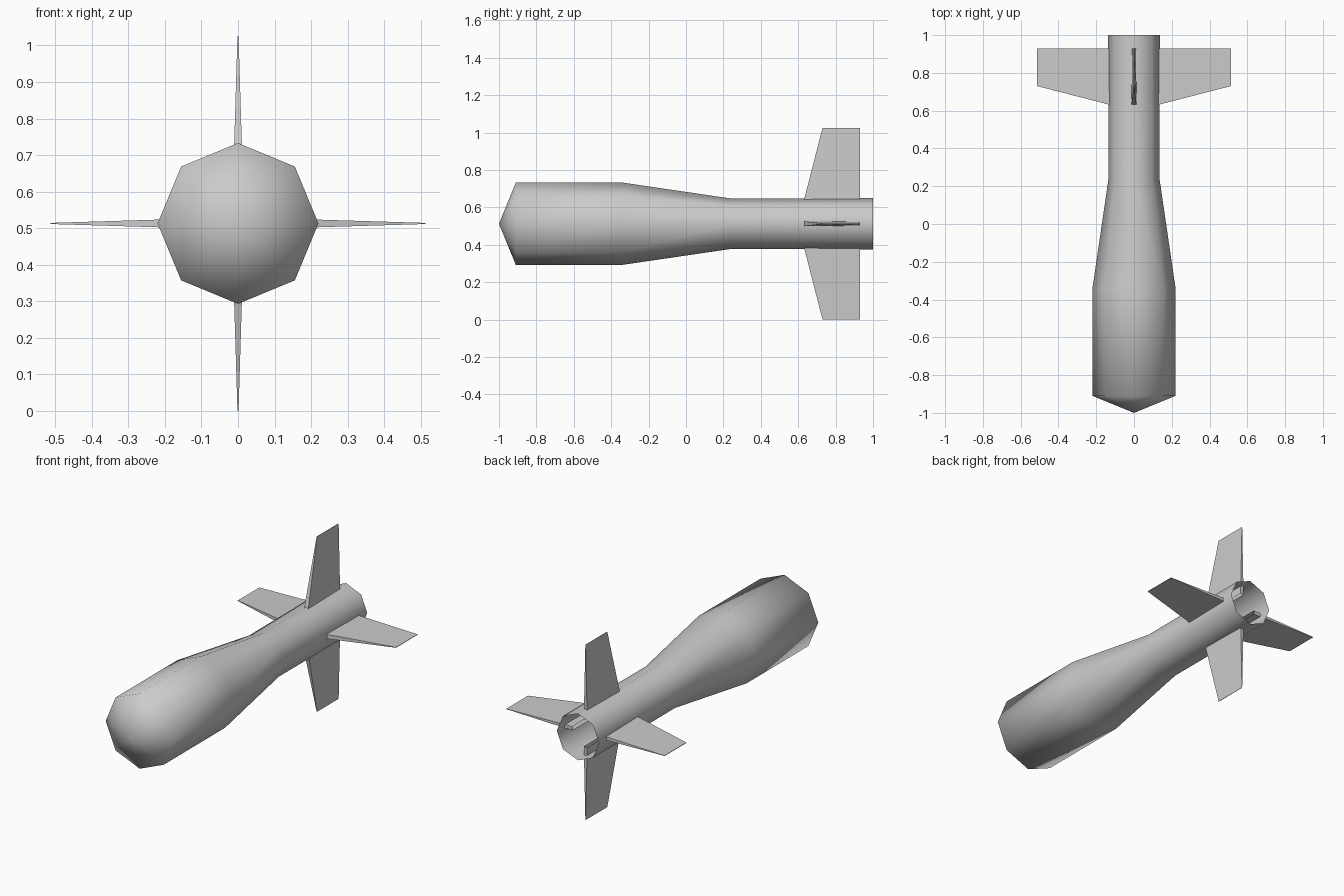
import bpy, bmesh, math
from mathutils import Matrix

cube = bpy.data.objects.get("Cube")
if cube:
    bpy.data.objects.remove(cube, do_unlink=True)

SIDES = 8
AXIS_Z = 0.513

grey = bpy.data.materials.new("plain_grey")
grey.use_nodes = True
colour = (0.6, 0.6, 0.6, 1)
grey.diffuse_color = colour
grey.node_tree.nodes["Principled BSDF"].inputs["Base Color"].default_value = colour


def finish(bm, name, smooth):
    bmesh.ops.recalc_face_normals(bm, faces=bm.faces)
    for face in bm.faces:
        face.smooth = smooth
    mesh = bpy.data.meshes.new(name)
    bm.to_mesh(mesh)
    bm.free()
    mesh.materials.append(grey)
    obj = bpy.data.objects.new(name, mesh)
    obj.location.z = AXIS_Z
    bpy.context.collection.objects.link(obj)
    return obj


# Body: eight-sided tube with a pointed nose and an open tail
bm = bmesh.new()
profile = [(-0.91, 0.22), (-0.34, 0.22), (0.24, 0.135), (1.0, 0.137)]
rings = []
for y, r in profile:
    angles = [math.tau * k / SIDES for k in range(SIDES)]
    rings.append([bm.verts.new((r * math.cos(a), y, r * math.sin(a))) for a in angles])
tip = bm.verts.new((0, -1, 0))
for k in range(SIDES):
    n = (k + 1) % SIDES
    bm.faces.new((tip, rings[0][k], rings[0][n]))
    for a, b in zip(rings, rings[1:]):
        bm.faces.new((a[k], b[k], b[n], a[n]))
finish(bm, "body", True)


# Fins: tapered wedges whose open roots reach inside the tail
def make_fin(name, angle):
    bm = bmesh.new()
    # radius, leading y, trailing y, half thickness at each
    sections = [(0.085, 0.62, 0.93, 0.0145, 0.011),
                (0.513, 0.73, 0.93, 0.0015, 0.001)]
    loops = []
    for r, front, back, tf, tb in sections:
        corners = [(r, front, -tf), (r, back, -tb), (r, back, tb), (r, front, tf)]
        loops.append([bm.verts.new(c) for c in corners])
    root, end = loops
    for k in range(4):
        n = (k + 1) % 4
        bm.faces.new((root[k], root[n], end[n], end[k]))
    bm.faces.new(end)
    bmesh.ops.rotate(bm, verts=bm.verts, cent=(0, 0, 0),
                     matrix=Matrix.Rotation(angle, 3, "Y"))
    finish(bm, name, False)


for k, side in enumerate(("left", "bottom", "right", "top")):
    make_fin(side + "_fin", k * math.pi / 2)
